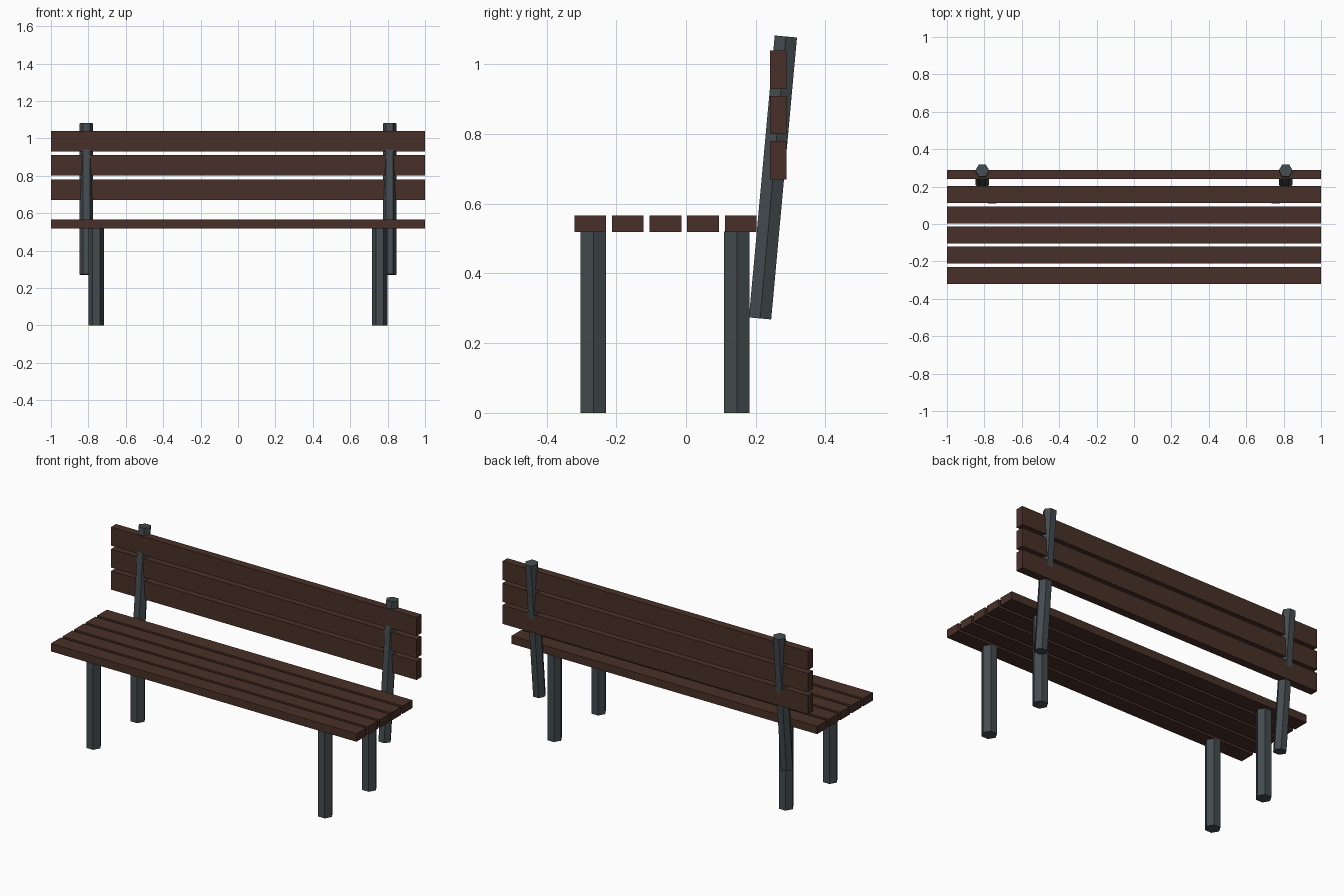
import bpy
from mathutils import Vector

if "Cube" in bpy.data.objects:
    bpy.data.objects.remove(bpy.data.objects["Cube"])


def material(name, rgb):
    m = bpy.data.materials.new(name)
    m.diffuse_color = (*rgb, 1)
    m.use_nodes = True
    m.node_tree.nodes["Principled BSDF"].inputs["Base Color"].default_value = m.diffuse_color
    return m


wood = material("dark brown wood", (0.066, 0.030, 0.021))
metal = material("slate grey metal", (0.058, 0.070, 0.078))


def slat(name, y, z, depth, height):
    bpy.ops.mesh.primitive_cube_add(size=1, location=(0, y, z))
    ob = bpy.context.object
    ob.name = name
    ob.scale = (2.0, depth, height)
    ob.data.materials.append(wood)


def post(name, bottom, top, radius):
    # six-sided bar with its corners pointing along x
    a, b = Vector(bottom), Vector(top)
    d = b - a
    bpy.ops.mesh.primitive_cylinder_add(vertices=6, radius=radius, depth=d.length,
                                        location=(a + b) / 2)
    ob = bpy.context.object
    ob.name = name
    for v in ob.data.vertices:  # swap axes so corners lie on x
        v.co.x, v.co.y = v.co.y, -v.co.x
    ob.rotation_euler = Vector((0, 0, 1)).rotation_difference(d).to_euler()
    ob.data.materials.append(metal)


# seat slats
for i in range(5):
    slat(f"seat_slat_{i + 1}", -0.275 + i * 0.108, 0.5425, 0.091, 0.047)

# backrest slats
for i in range(3):
    slat(f"back_slat_{i + 1}", 0.265, 0.725 + i * 0.13, 0.047, 0.11)

# legs and leaning backrest posts, mirrored left and right
for side, s in (("left", -1), ("right", 1)):
    post(f"front_leg_{side}", (s * 0.758, -0.266, 0), (s * 0.758, -0.266, 0.52), 0.0425)
    post(f"rear_leg_{side}", (s * 0.758, 0.146, 0), (s * 0.758, 0.146, 0.52), 0.0425)
    post(f"back_post_{side}", (s * 0.811, 0.2125, 0.271), (s * 0.811, 0.2865, 1.08), 0.0370)
